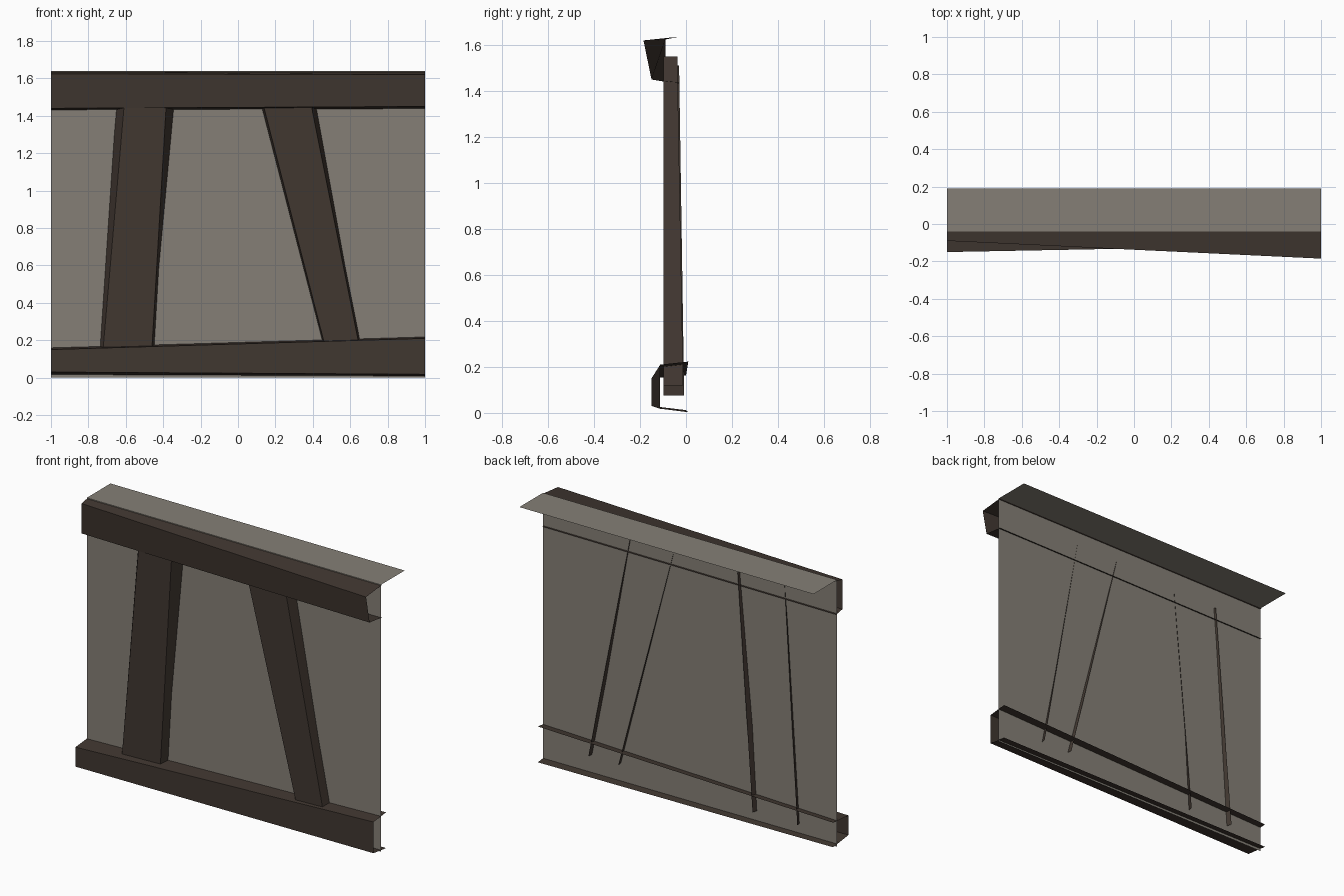
import bpy

if "Cube" in bpy.data.objects:
    bpy.data.objects.remove(bpy.data.objects["Cube"])


def make_material(name, color):
    mat = bpy.data.materials.new(name)
    mat.diffuse_color = (*color, 1.0)
    mat.use_nodes = True
    mat.node_tree.nodes["Principled BSDF"].inputs["Base Color"].default_value = mat.diffuse_color
    return mat


PLASTER = make_material("grey plaster", (0.235, 0.213, 0.183))
TIMBER = make_material("dark timber", (0.052, 0.038, 0.030))


def loft(name, start, end, mat):
    """Open sheet joining two matching profiles."""
    n = len(start)
    faces = [(i, i + 1, n + i + 1, n + i) for i in range(n - 1)]
    mesh = bpy.data.meshes.new(name)
    mesh.from_pydata(start + end, [], faces)
    mesh.materials.append(mat)
    mesh.update()
    obj = bpy.data.objects.new(name, mesh)
    bpy.context.collection.objects.link(obj)
    return obj


def beam(name, left, right):
    """Crooked horizontal beam: three-sided channel, (y, z) profile at each end."""
    loft(name, [(-1, y, z) for y, z in left], [(1, y, z) for y, z in right], TIMBER)


def post(name, z0, z1, low, high, back0, back1):
    """Leaning post: three-sided channel, x of back/front/front/back at each end."""
    def ring(xs, z, back):
        return [(x, y, z) for x, y in zip(xs, (back, -0.097, -0.097, back))]
    loft(name, ring(high, z1, back1), ring(low, z0, back0), TIMBER)


# Wall sheet and the ledge folded back from its top edge
WALL_Y, TOP = -0.04, 1.64
loft("wall_panel", [(-1, WALL_Y, TOP), (-1, WALL_Y, 0)],
     [(1, WALL_Y, TOP), (1, WALL_Y, 0)], PLASTER)
loft("top_ledge", [(-1, 0.19, TOP), (-1, WALL_Y, TOP)],
     [(1, 0.19, TOP), (1, WALL_Y, TOP)], PLASTER)

# Horizontal beams
beam("top_beam",
     [(-0.03, 1.636), (-0.09, 1.624), (-0.09, 1.44), (-0.03, 1.43)],
     [(-0.03, 1.636), (-0.185, 1.62), (-0.15, 1.45), (-0.03, 1.437)])
beam("bottom_beam",
     [(0.0, 0.163), (-0.15, 0.15), (-0.15, 0.03), (0.0, 0.012)],
     [(0.01, 0.223), (-0.112, 0.21), (-0.112, 0.018), (0.01, 0.003)])

# Leaning posts
post("left_post", 0.075, 1.51,
     (-0.751, -0.728, -0.465, -0.447), (-0.65, -0.604, -0.381, -0.33), -0.008, -0.03)
post("right_post", 0.12, 1.55,
     (0.468, 0.478, 0.658, 0.672), (0.10, 0.112, 0.373, 0.40), -0.012, -0.038)
